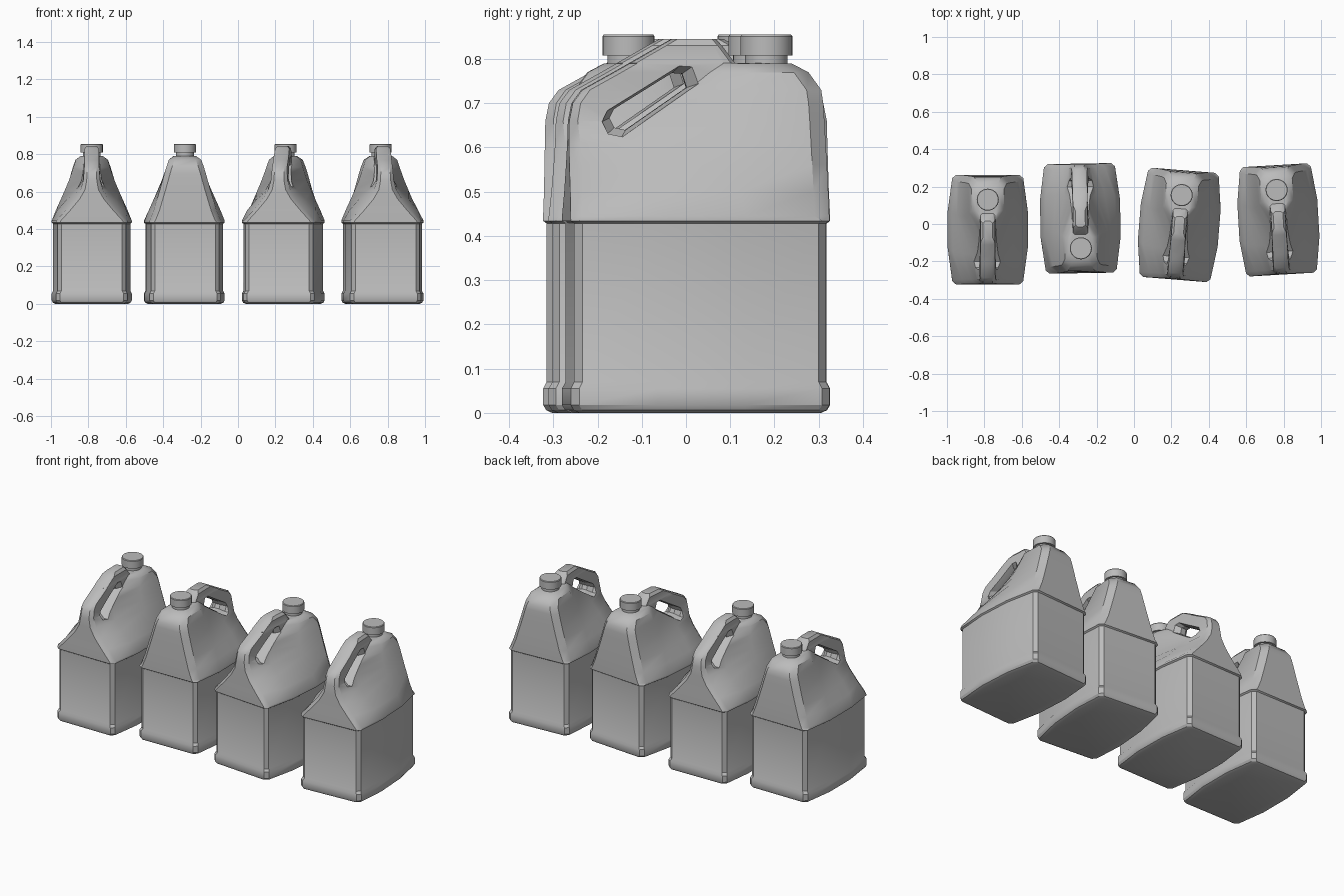
import bpy, bmesh, math
from mathutils import Matrix

if "Cube" in bpy.data.objects:
    bpy.data.objects.remove(bpy.data.objects["Cube"], do_unlink=True)

grey = bpy.data.materials.new("plain grey plastic")
grey.use_nodes = True
grey.diffuse_color = (0.5, 0.5, 0.5, 1)
grey.node_tree.nodes["Principled BSDF"].inputs["Base Color"].default_value = (0.5, 0.5, 0.5, 1)


def loft(name, rings):
    """Skin a stack of closed rings and cap both ends."""
    bm = bmesh.new()
    loops = [[bm.verts.new(p) for p in ring] for ring in rings]
    n = len(loops[0])
    for low, high in zip(loops, loops[1:]):
        for i in range(n):
            j = (i + 1) % n
            bm.faces.new((low[i], low[j], high[j], high[i]))
    bm.faces.new(loops[0][::-1])
    bm.faces.new(loops[-1])
    bmesh.ops.recalc_face_normals(bm, faces=bm.faces)
    mesh = bpy.data.meshes.new(name)
    bm.to_mesh(mesh)
    bm.free()
    mesh.materials.append(grey)
    obj = bpy.data.objects.new(name, mesh)
    bpy.context.collection.objects.link(obj)
    return obj


def mirrored_ring(half, z):
    right = [(x, y, z) for x, y in half]
    return right + [(-x, y, z) for x, y in reversed(half)]


def shoulder_ring(z, y_front, w_front, y_a, w_a, y_b, w_b, w_rear, y_rear):
    c = min(0.025, w_front * 0.4)
    half = [(w_front - c, y_front), (w_front, y_front + c), (w_a, y_a), (w_b, y_b),
            (w_rear, y_rear - 0.035), (w_rear - 0.03, y_rear)]
    return mirrored_ring(half, z)


def base_ring(z, inset):
    half = [(0.17, -0.293), (0.19, -0.275), (0.214, -0.1), (0.214, 0.1),
            (0.19, 0.275), (0.17, 0.293)]
    return mirrored_ring([(x - inset, y * (1 - inset / 0.29)) for x, y in half], z)


# Body: foot flange, straight wall, then a shoulder that pinches into the handle
rings = [base_ring(z, i) for z, i in ((0, 0.02), (0.006, 0.007), (0.018, 0), (0.055, 0),
                                      (0.07, 0.008), (0.428, 0.008), (0.434, 0))]
for row in (
    (0.445, -0.293, 0.190, -0.10, 0.214, 0.10, 0.214, 0.190, 0.293),
    (0.50, -0.291, 0.140, -0.12, 0.185, 0.09, 0.192, 0.168, 0.292),
    (0.56, -0.290, 0.090, -0.13, 0.132, 0.08, 0.165, 0.150, 0.290),
    (0.61, -0.289, 0.060, -0.13, 0.085, 0.07, 0.143, 0.135, 0.288),
    (0.66, -0.288, 0.045, -0.10, 0.055, 0.07, 0.122, 0.121, 0.286),
    (0.70, -0.280, 0.042, -0.06, 0.047, 0.08, 0.108, 0.110, 0.284),
    (0.73, -0.258, 0.040, -0.02, 0.043, 0.09, 0.098, 0.101, 0.280),
    (0.77, -0.186, 0.040, 0.03, 0.042, 0.10, 0.085, 0.087, 0.252),
    (0.79, -0.151, 0.040, 0.06, 0.041, 0.10, 0.060, 0.060, 0.215),
):
    rings.append(shoulder_ring(*row))

# Handle crest above the filler deck
for z, y0, y1, w in ((0.791, -0.149, 0.087, 0.04), (0.83, -0.081, 0.058, 0.038),
                     (0.845, -0.055, 0.045, 0.026)):
    rings.append(mirrored_ring([(w - 0.012, y0), (w, y0 + 0.012), (w, y1 - 0.03),
                                (w, y1 - 0.02), (w, y1 - 0.01), (w - 0.012, y1)], z))
body = loft("jug_body", rings)

# Grip slot, flared at both mouths
slot = [(-0.215, 0.658), (-0.203, 0.683), (-0.039, 0.785), (-0.010, 0.783),
        (0.003, 0.744), (-0.170, 0.624), (-0.202, 0.631)]
cy = sum(p[0] for p in slot) / len(slot)
cz = sum(p[1] for p in slot) / len(slot)
cutter = loft("slot_cutter", [
    [(x, cy + (y - cy) * s, cz + (z - cz) * s) for y, z in slot]
    for x, s in ((-0.3, 1), (-0.042, 1), (-0.015, 0.8), (0.015, 0.8), (0.042, 1), (0.3, 1))])
cutter.hide_render = True
mod = body.modifiers.new("slot", "BOOLEAN")
mod.operation = "DIFFERENCE"
mod.solver = "EXACT"
mod.object = cutter
graph = bpy.context.evaluated_depsgraph_get()
cut_mesh = bpy.data.meshes.new_from_object(body.evaluated_get(graph))
body.modifiers.clear()
body.data = cut_mesh
bpy.data.objects.remove(cutter, do_unlink=True)


# Neck and screw cap
def turned(name, profile, y, sides=28):
    return loft(name, [[(r * math.cos(a), y + r * math.sin(a), z)
                        for a in (math.tau * k / sides for k in range(sides))]
                       for r, z in profile])


neck = turned("filler_neck", [(0.048, 0.78), (0.048, 0.812)], 0.16)
cap = turned("screw_cap", [(0.059, 0.808), (0.059, 0.851), (0.056, 0.855)], 0.16)

parts = [body, neck, cap]
bpy.ops.object.select_all(action="DESELECT")
for part in parts:
    part.select_set(True)
bpy.context.view_layer.objects.active = body
bpy.ops.object.shade_smooth_by_angle(angle=math.radians(32))

# Row of four jugs
places = [(-0.782, -0.03, 0), (-0.287, 0.03, 181), (0.242, -0.005, -4.6), (0.772, 0.022, 3.4)]
for number, (x, y, turn) in enumerate(places, 1):
    place = Matrix.Translation((x, y, 0)) @ Matrix.Rotation(math.radians(turn), 4, "Z")
    for part in parts:
        obj = part
        if number > 1:
            obj = part.copy()
            bpy.context.collection.objects.link(obj)
            obj.name = f"{part.name.split('.')[0]}_{number}"
        obj.matrix_world = place
